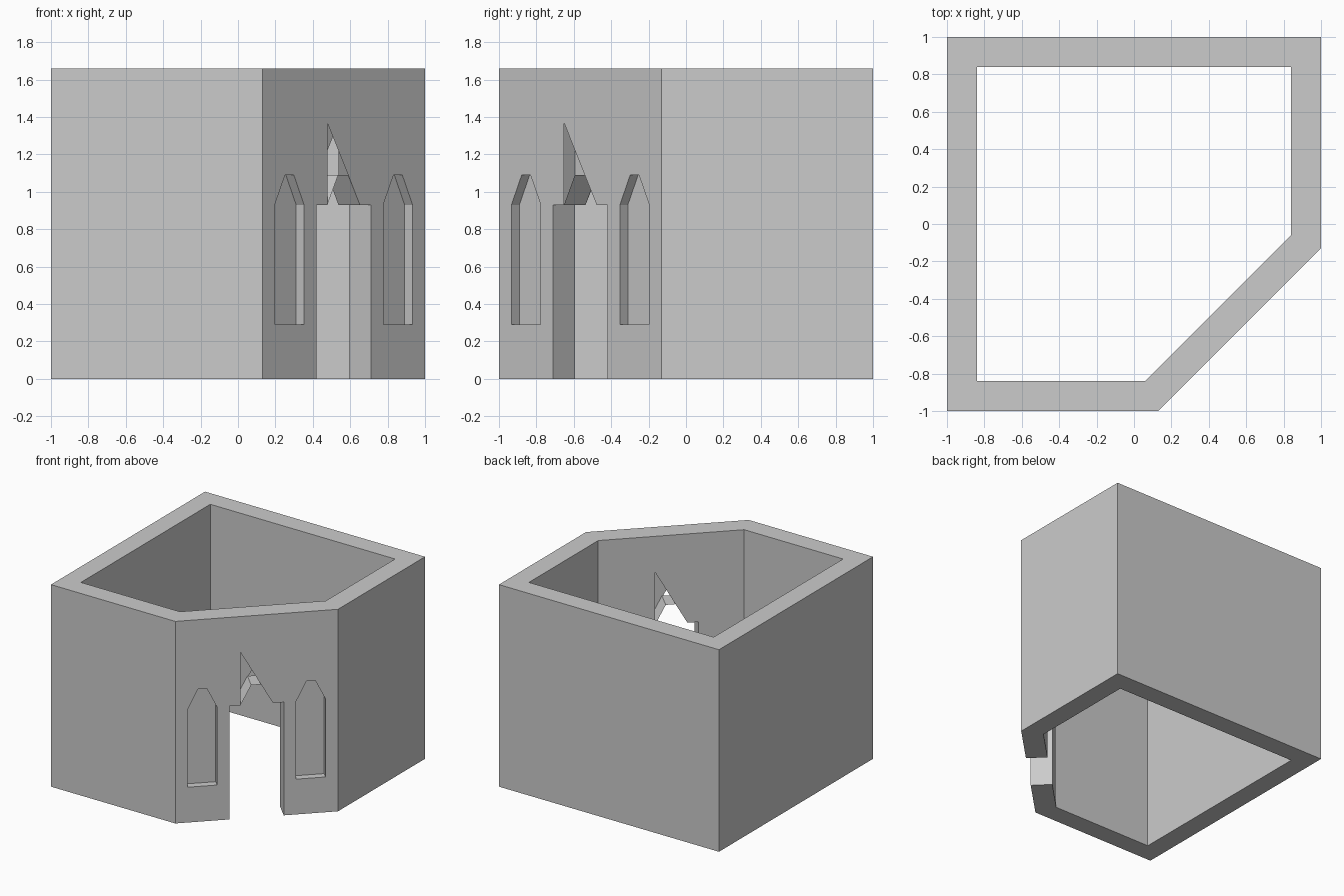
import bpy, bmesh
from mathutils import Vector

if "Cube" in bpy.data.objects:
    bpy.data.objects.remove(bpy.data.objects["Cube"])

H, SPRING, CROWN = 1.66, 0.93, 1.09      # wall top, arch spring, arch crown
T = 0.163                                # wall thickness
U = Vector((1, 1, 0)).normalized()       # along the slanted wall
N = Vector((1, -1, 0)).normalized()      # outward from the slanted wall
START = Vector((0.13, -1, 0))
LEN = 0.87 * 2 ** 0.5
PANEL = LEN / 3


def at(s, z, depth=0.0):
    """Point on the slanted wall: distance along, height, depth inward."""
    return START + U * s - N * depth + Vector((0, 0, z))


def make(name, bm):
    bmesh.ops.remove_doubles(bm, verts=bm.verts, dist=1e-5)
    bmesh.ops.recalc_face_normals(bm, faces=bm.faces)
    me = bpy.data.meshes.new(name)
    bm.to_mesh(me)
    bm.free()
    ob = bpy.data.objects.new(name, me)
    bpy.context.collection.objects.link(ob)
    return ob


def prism(name, points, offset):
    bm = bmesh.new()
    face = bm.faces.new([bm.verts.new(p) for p in points])
    ext = bmesh.ops.extrude_face_region(bm, geom=[face])
    moved = [v for v in ext["geom"] if isinstance(v, bmesh.types.BMVert)]
    bmesh.ops.translate(bm, verts=moved, vec=offset)
    if not any(face in e.link_faces for e in bm.edges):
        bm.faces.new([v for v in bm.verts if v not in moved])
    return make(name, bm)


# Ring of walls, open at the doorway in the slanted side
outer = [at(2 * PANEL, 0), (1, -0.13, 0), (1, 1, 0), (-1, 1, 0), (-1, -1, 0), (0.13, -1, 0), at(PANEL, 0)]
inner = [at(PANEL, 0, T), (0.06, -0.84, 0), (-0.84, -0.84, 0), (-0.84, 0.84, 0),
         (0.84, 0.84, 0), (0.84, -0.06, 0), at(2 * PANEL, 0, T)]
walls = prism("walls", outer + inner, Vector((0, 0, H)))

# Pointed window niches either side of the doorway
for side, first in (("left", 0), ("right", 2 * PANEL)):
    shape = [(0.23, 0.29), (0.77, 0.29), (0.77, SPRING), (0.58, CROWN), (0.42, CROWN), (0.23, SPRING)]
    cutter = prism("niche_cutter_" + side,
                   [at(first + f * PANEL, z, -0.05) for f, z in shape], -N * 0.11)
    cutter.hide_render = True
    cutter.hide_set(True)
    mod = walls.modifiers.new("niche_" + side, "BOOLEAN")
    mod.object = cutter
    mod.operation = "DIFFERENCE"
    mod.solver = "EXACT"

# Hollow lintel over the door: each face has a triangular opening
bm = bmesh.new()


def face(points):
    bm.faces.new([bm.verts.new(p) for p in points])


def lp(f, z, depth):
    return at(PANEL * (1 + f), z, depth)


peak = SPRING + 0.6 * (H - SPRING)
for depth, flip in ((0, False), (T, True)):
    def q(f, z):
        return lp(1 - f if flip else f, z, depth)
    face([q(0, H), q(0, SPRING), q(0.2, SPRING), q(0.2, peak)])
    face([q(0, H), q(0.2, peak), q(0.8, SPRING), q(1, SPRING)])
    face([q(0, H), q(1, SPRING), q(1, H)])

# Lintel top, undersides and the arched soffit
soffit = [(0, SPRING), (0.2, SPRING), (0.4, CROWN), (0.6, CROWN), (0.8, SPRING), (1, SPRING)]
for a, b in list(zip(soffit, soffit[1:])) + [((0, H), (1, H))]:
    face([lp(*a, 0), lp(*b, 0), lp(*b, T), lp(*a, T)])
make("door_lintel", bm)
